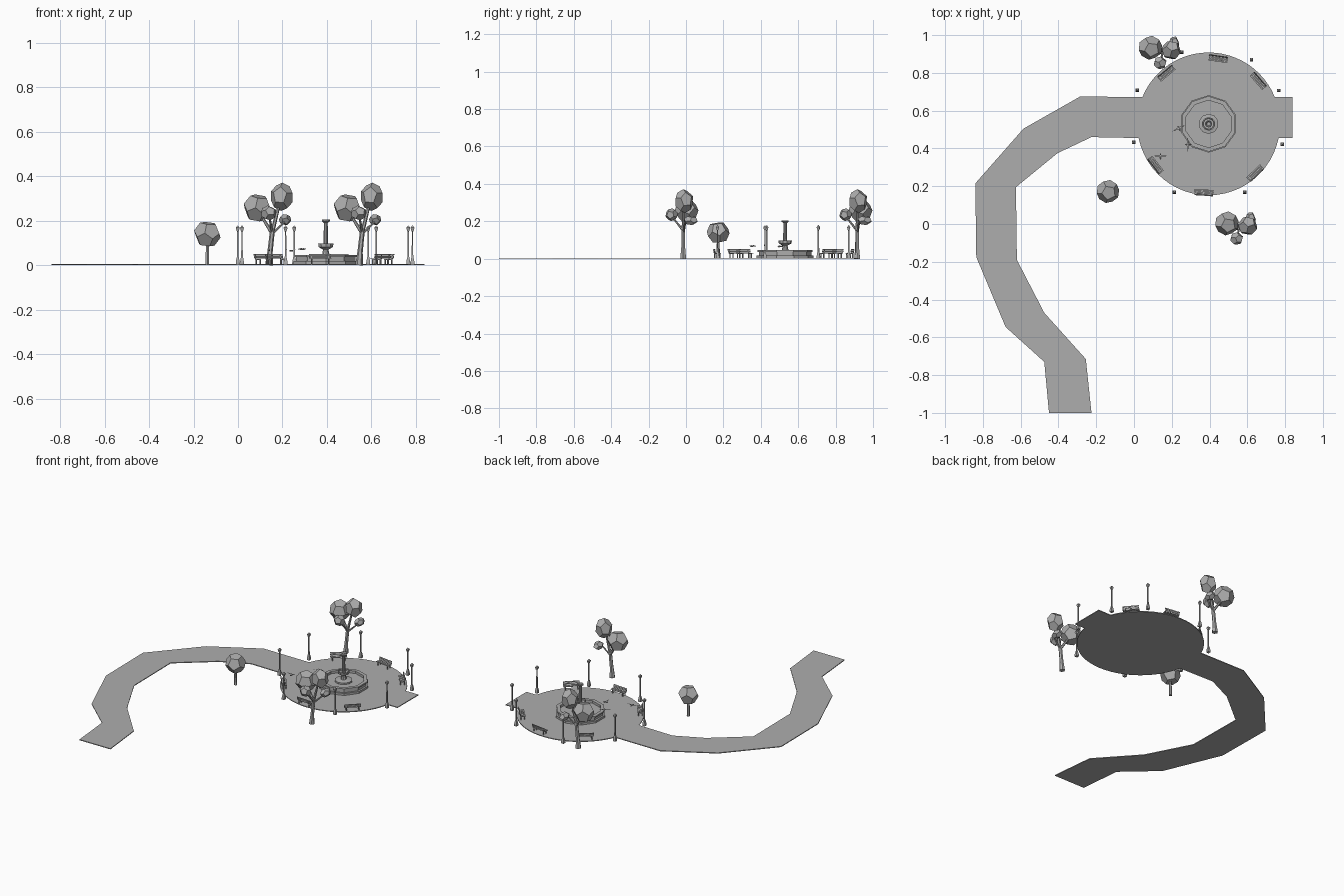
import bpy, bmesh, math
from mathutils import Vector, Matrix

if "Cube" in bpy.data.objects:
    bpy.data.objects.remove(bpy.data.objects["Cube"])

CX, CY, R = 0.395, 0.53, 0.378      # plaza centre and radius
TOP = 0.005                          # paving thickness
stone = bpy.data.materials.new("plain_grey")
stone.diffuse_color = (0.42, 0.42, 0.42, 1)
stone.use_nodes = True
stone.node_tree.nodes["Principled BSDF"].inputs["Base Color"].default_value = stone.diffuse_color


def finish(name, bm, loc=(0, 0, 0), rot=0):
    bmesh.ops.recalc_face_normals(bm, faces=bm.faces)
    me = bpy.data.meshes.new(name)
    bm.to_mesh(me)
    bm.free()
    me.materials.append(stone)
    ob = bpy.data.objects.new(name, me)
    ob.location = loc
    ob.rotation_euler.z = rot
    bpy.context.collection.objects.link(ob)
    return ob


def lathe(bm, profile, n, turn=0):
    """Stack of n-sided rings from (radius, height) pairs, capped at both ends."""
    rings = [[bm.verts.new((r * math.cos(turn + math.tau * i / n),
                            r * math.sin(turn + math.tau * i / n), z)) for i in range(n)]
             for r, z in profile]
    for a, b in zip(rings, rings[1:]):
        for i in range(n):
            j = (i + 1) % n
            bm.faces.new((a[i], a[j], b[j], b[i]))
    bm.faces.new(rings[0][::-1])
    bm.faces.new(rings[-1])


def box(bm, centre, size, tilt=0):
    m = Matrix.Translation(centre) @ Matrix.Rotation(tilt, 4, 'X') @ Matrix.Diagonal((*size, 1))
    bmesh.ops.create_cube(bm, size=1, matrix=m)


def limb(bm, a, b, r1, r2, n=6):
    a, b = Vector(a), Vector(b)
    d = b - a
    m = Matrix.Translation((a + b) / 2) @ d.to_track_quat('Z', 'Y').to_matrix().to_4x4()
    bmesh.ops.create_cone(bm, cap_ends=True, segments=n, radius1=r1, radius2=r2,
                          depth=d.length, matrix=m)


def leaf_ball(bm, centre, radii, spin=0.0):
    """Twelve-sided faceted ball: hull of the face centres of an icosphere."""
    t = bmesh.new()
    bmesh.ops.create_icosphere(t, subdivisions=1, radius=1)
    pts = [f.calc_center_median().normalized() for f in t.faces]
    t.free()
    m = Matrix.Translation(centre) @ Matrix.Diagonal((*radii, 1)) @ Matrix.Rotation(spin, 4, (1, 0.6, 0.8))
    vs = [bm.verts.new(m @ p) for p in pts]
    bmesh.ops.convex_hull(bm, input=vs)


# Paving: winding path, round plaza and short exit in one slab
def arc(a0, a1, n=24):
    return [(CX + R * math.cos(a0 + (a1 - a0) * i / n),
             CY + R * math.sin(a0 + (a1 - a0) * i / n)) for i in range(n + 1)]


inner = [(-0.45, -1), (-0.225, -1), (-0.255, -0.715), (-0.475, -0.47), (-0.62, -0.19),
         (-0.625, 0.195), (-0.405, 0.375), (-0.225, 0.46)]
outer = [(-0.285, 0.675), (-0.585, 0.505), (-0.84, 0.215), (-0.835, -0.175),
         (-0.68, -0.545), (-0.475, -0.73)]
lo, hi = math.asin(-0.075 / R), math.asin(0.142 / R)
outline = (inner + arc(math.pi - lo, math.tau + lo) + [(0.838, 0.455), (0.838, 0.672)]
           + arc(hi, math.pi - hi) + outer)
bm = bmesh.new()
base = bm.faces.new([bm.verts.new((x, y, 0)) for x, y in outline])
up = bmesh.ops.extrude_face_region(bm, geom=[base])
bmesh.ops.translate(bm, vec=(0, 0, TOP), verts=[v for v in up["geom"] if isinstance(v, bmesh.types.BMVert)])
bmesh.ops.triangulate(bm, faces=[f for f in bm.faces if len(f.verts) > 4])
finish("paving", bm)

# Fountain: ten-sided stepped basin and tiered centre column
bm = bmesh.new()
lathe(bm, [(0.152, TOP), (0.152, 0.018), (0.14, 0.018), (0.14, 0.037), (0.147, 0.037),
           (0.147, 0.046), (0.125, 0.046), (0.125, 0.03)], 10, math.pi / 2)
finish("fountain_basin", bm, (CX, CY, 0))
bm = bmesh.new()
lathe(bm, [(0.053, 0.028), (0.053, 0.04), (0.018, 0.045), (0.013, 0.07), (0.034, 0.082),
           (0.036, 0.097), (0.03, 0.097), (0.028, 0.088), (0.011, 0.088), (0.009, 0.19),
           (0.019, 0.198), (0.019, 0.205), (0.015, 0.205), (0.01, 0.199)], 10, math.pi / 2)
finish("fountain_column", bm, (CX, CY, 0))

# Street lamps around the plaza
for x, y in [(0.018, 0.709), (-0.001, 0.432), (0.214, 0.169), (0.586, 0.169), (0.785, 0.422),
             (0.766, 0.707), (0.622, 0.87), (0.253, 0.91)]:
    bm = bmesh.new()
    s = 1.414
    lathe(bm, [(0.009 * s, 0), (0.009 * s, 0.012), (0.006 * s, 0.03), (0.0035 * s, 0.04),
               (0.003 * s, 0.152), (0.005 * s, 0.154), (0.0085 * s, 0.167), (0.0085 * s, 0.169),
               (0.001, 0.179)], 4, math.pi / 4)
    finish("street_lamp", bm, (x, y, 0))

# Benches facing the fountain
for x, y in [(0.172, 0.797), (0.446, 0.874), (0.657, 0.757), (0.641, 0.27), (0.37, 0.168), (0.115, 0.313)]:
    bm = bmesh.new()
    for i in range(3):                                   # seat slats
        box(bm, (0, -0.011 + 0.01 * i, 0.029), (0.1, 0.008, 0.004))
    for i in range(2):                                   # back slats
        box(bm, (0, 0.014 + 0.002 * i, 0.037 + 0.01 * i), (0.1, 0.003, 0.008), -0.2)
    for sx in (-0.038, 0.038):                           # legs and frame
        box(bm, (sx, -0.01, 0.016), (0.005, 0.005, 0.023))
        box(bm, (sx, 0.012, 0.016), (0.005, 0.005, 0.023))
        box(bm, (sx, 0, 0.026), (0.005, 0.028, 0.004))
        box(bm, (sx, 0.017, 0.038), (0.005, 0.003, 0.024), -0.2)
    finish("bench", bm, (x, y, 0), math.atan2(y - CY, x - CX) - math.pi / 2)

# Branching trees
for x, y in [(0.14, 0.915), (0.545, -0.015)]:
    bm = bmesh.new()
    limb(bm, (0, 0, 0), (0.004, 0, 0.06), 0.018, 0.012)
    limb(bm, (0.004, 0, 0.058), (0.014, 0, 0.15), 0.012, 0.011)
    limb(bm, (0.013, 0, 0.145), (0.045, 0, 0.27), 0.01, 0.006)
    limb(bm, (0.013, 0, 0.145), (-0.04, 0.015, 0.23), 0.009, 0.006)
    limb(bm, (0.013, 0, 0.14), (0.07, 0.01, 0.195), 0.006, 0.004)
    limb(bm, (0.013, 0, 0.15), (0, -0.06, 0.225), 0.007, 0.004)
    finish("tree_trunk", bm, (x, y, 0))
    bm = bmesh.new()
    leaf_ball(bm, (-0.053, 0.018, 0.258), (0.065, 0.064, 0.066), 0.3)
    leaf_ball(bm, (0.057, 0.005, 0.308), (0.053, 0.052, 0.064), 0.9)
    leaf_ball(bm, (0.072, 0.04, 0.205), (0.028, 0.04, 0.026), 1.5)
    leaf_ball(bm, (-0.002, -0.062, 0.235), (0.037, 0.034, 0.034), 2.1)
    finish("tree_leaves", bm, (x, y, 0))

# Small round tree
bm = bmesh.new()
limb(bm, (0, 0, 0), (0, 0, 0.1), 0.01, 0.007)
finish("small_trunk", bm, (-0.138, 0.172, 0))
bm = bmesh.new()
leaf_ball(bm, (0, 0, 0.14), (0.062, 0.062, 0.062), 0.2)
finish("small_tree_leaves", bm, (-0.138, 0.172, 0))

# Birds hovering by the fountain: body along local y, wings along x
for x, y, z, a in [(0.14, 0.36, 0.067, 0), (0.238, 0.507, 0.065, 0.45), (0.285, 0.42, 0.072, math.pi / 2)]:
    bm = bmesh.new()
    limb(bm, (0, -0.012, 0), (0, 0.014, 0), 0.005, 0.002, 5)
    limb(bm, (0, -0.02, 0.002), (0, -0.012, 0), 0.001, 0.005, 5)
    for s in (-1, 1):
        bm.faces.new([bm.verts.new(p) for p in
                      [(0, -0.006, 0.003), (s * 0.038, 0, 0.006), (0, 0.007, 0.003)]])
    finish("bird", bm, (x, y, z), a)
